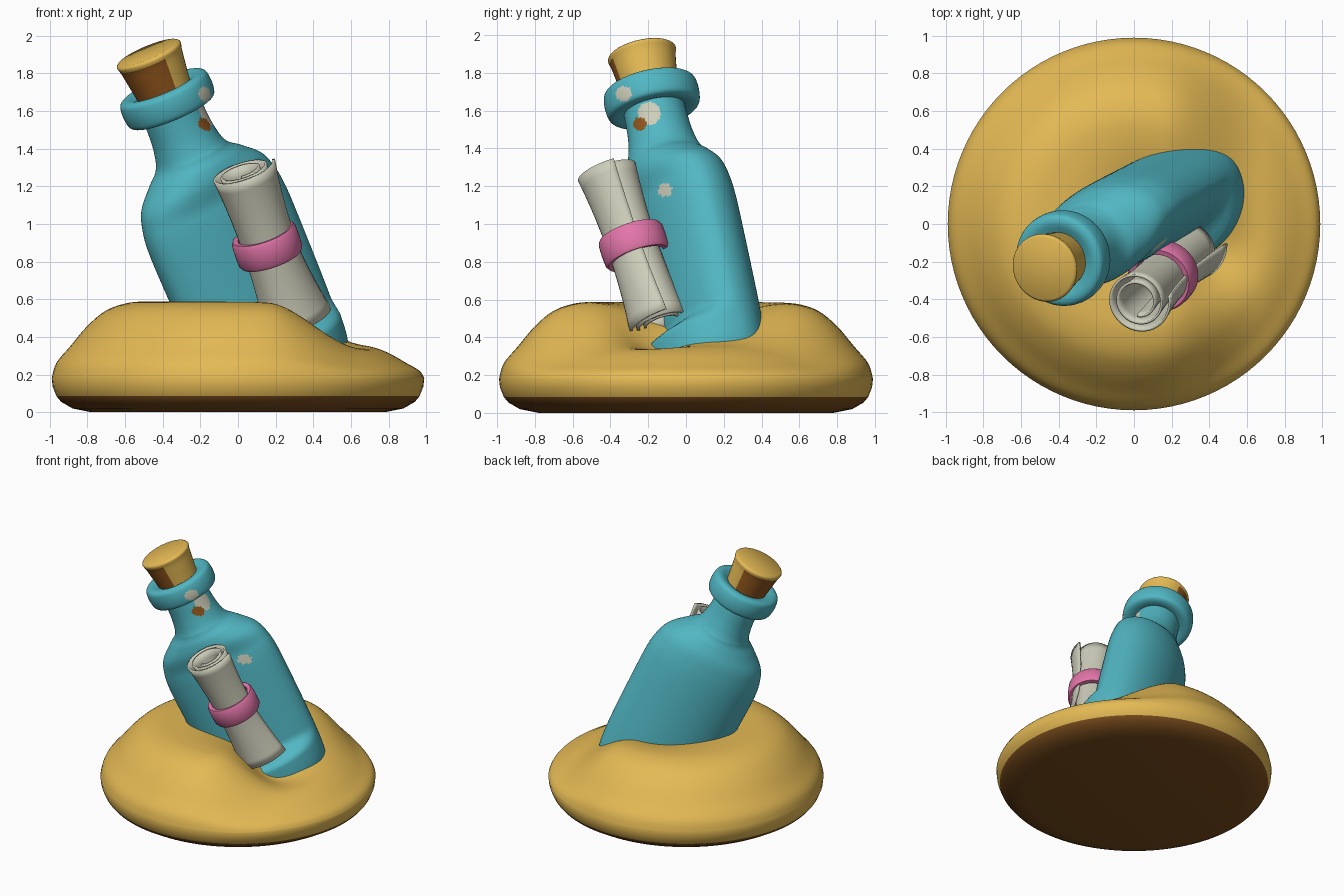
import bpy, bmesh, math
from mathutils import Matrix, Vector

if "Cube" in bpy.data.objects:
    bpy.data.objects.remove(bpy.data.objects["Cube"])


def material(name, rgb):
    m = bpy.data.materials.new(name)
    m.use_nodes = True
    m.diffuse_color = (*rgb, 1)
    bsdf = m.node_tree.nodes["Principled BSDF"]
    bsdf.inputs["Base Color"].default_value = (*rgb, 1)
    bsdf.inputs["Roughness"].default_value = 0.8
    return m


SAND = material("golden sand", (0.78, 0.49, 0.09))
UNDER = material("dark brown", (0.20, 0.075, 0.012))
GLASS = material("teal glass", (0.083, 0.475, 0.55))
PAPER = material("pale paper", (0.62, 0.62, 0.50))
BAND = material("pink ribbon", (0.77, 0.18, 0.40))
CORK = material("cork brown", (0.29, 0.095, 0.012))


def spline(points, steps):
    """Smooth curve through a few 2D profile points."""
    pts = [Vector(p) for p in points]
    pts = [pts[0]] + pts + [pts[-1]]
    out = []
    for a, b, c, d in zip(pts, pts[1:], pts[2:], pts[3:]):
        for i in range(steps):
            t = i / steps
            out.append(0.5 * (2 * b + (c - a) * t + (2 * a - 5 * b + 4 * c - d) * t ** 2
                              + (3 * b - a - 3 * c + d) * t ** 3))
    return out + [pts[-1]]


def smoothstep(lo, hi, v):
    s = min(max((v - lo) / (hi - lo), 0), 1)
    return s * s * (3 - 2 * s)


def loft(name, rings, mats, frame=Matrix(), closed=True, caps=True, rule=None, angle=50):
    """Skin a list of point rings; rule picks the material of a face."""
    bm = bmesh.new()
    rows = [[bm.verts.new(frame @ Vector(p)) for p in ring] for ring in rings]
    n = len(rows[0])
    for lo, hi in zip(rows, rows[1:]):
        for i in range(n if closed else n - 1):
            j = (i + 1) % n
            bm.faces.new((lo[i], lo[j], hi[j], hi[i]))
    if caps:
        bm.faces.new(rows[0][::-1])
        bm.faces.new(rows[-1])
    bmesh.ops.recalc_face_normals(bm, faces=bm.faces)
    if rule:
        for f in bm.faces:
            f.material_index = rule(f)
    mesh = bpy.data.meshes.new(name)
    bm.to_mesh(mesh)
    bm.free()
    for m in mats:
        mesh.materials.append(m)
    ob = bpy.data.objects.new(name, mesh)
    bpy.context.collection.objects.link(ob)
    bpy.ops.object.select_all(action='DESELECT')
    ob.select_set(True)
    bpy.context.view_layer.objects.active = ob
    bpy.ops.object.shade_smooth_by_angle(angle=math.radians(angle))
    return ob


def ellipse(a, b, z, n):
    return [(a * math.cos(2 * math.pi * i / n), b * math.sin(2 * math.pi * i / n), z) for i in range(n)]


def axis_frame(base, top, side):
    """Frame at base whose z runs to top and whose x leans towards side."""
    w = (top - base).normalized()
    x = (side - w * side.dot(w)).normalized()
    m = Matrix((x, w.cross(x), w)).transposed().to_4x4()
    m.translation = base
    return m


# Sand mound: low on the left side, dished round the bottle and its front ledge
def sand_height(x, y):
    dish = 0.11 * math.exp(-((x - 0.12) ** 2 + (y - 0.06) ** 2) / 0.085)
    dish += 0.13 * math.exp(-((x - 0.38) ** 2 + (y + 0.16) ** 2) / 0.045)
    return 0.59 - 0.21 * smoothstep(0.15, 0.67, x) - dish


rings = [ellipse(r, r, z, 96) for r, z in ((0.78, 0), (0.88, 0.02), (0.94, 0.055), (0.965, 0.085), (0.985, 0.135))]
slope = [(0.99, 0), (0.965, 0.2), (0.89, 0.42), (0.80, 0.68), (0.70, 0.88), (0.58, 0.98),
         (0.45, 1), (0.3, 1), (0.15, 1), (0.01, 1)]
for r, f in spline(slope, 4):
    rings.append([(x, y, 0.18 + (sand_height(x, y) - 0.18) * f) for x, y, _ in ellipse(r, r, 0, 96)])
loft("sand_mound", rings, [SAND, UNDER], rule=lambda f: int(f.calc_center_median().z < 0.085))

# Leaning flattened bottle
bottle = axis_frame(Vector((0.215, 0.135, 0.26)), Vector((-0.374, -0.18, 1.66)), Vector((0.6, 0.305, 0)))
# Worn patches on the left side: y, z, size, material
SPOTS = [(-0.245, 1.53, 0.035, 2), (-0.195, 1.585, 0.06, 1), (-0.33, 1.69, 0.042, 1), (-0.11, 1.18, 0.036, 1)]


def spotted(f):
    c = f.calc_center_median()
    if f.normal.x > 0:
        for y, z, size, index in SPOTS:
            if math.hypot(c.y - y, c.z - z) < size:
                return index
    return 0


outline = [(0.27, -0.11), (0.36, -0.09), (0.4, -0.02), (0.42, 0.2), (0.43, 0.6), (0.43, 0.85), (0.41, 0.98),
           (0.37, 1.07), (0.28, 1.155), (0.205, 1.22), (0.175, 1.32), (0.165, 1.45), (0.165, 1.58)]
rings = []
for r, t in spline(outline, 12):
    depth = r if r < 0.2 else 0.2 + (r - 0.2) * 0.34
    # The front is pressed flatter above a ledge at the foot
    front = 1.28 - 0.52 * smoothstep(0.1, 0.2, t) + 0.24 * smoothstep(0.95, 1.2, t)
    rings.append([(x, y * front if y < 0 else y, z) for x, y, z in ellipse(r, depth, t, 128)])
loft("bottle_body", rings, [GLASS, PAPER, CORK], bottle, rule=spotted)

# Rounded lip round the mouth
lip = [(0.14, 1.495), (0.2, 1.478), (0.24, 1.488), (0.253, 1.53), (0.253, 1.585), (0.24, 1.622), (0.2, 1.632), (0.14, 1.61)]
loft("bottle_lip", [ellipse(r, r, t, 96) for r, t in spline(lip, 5)],
     [GLASS, PAPER, CORK], bottle, rule=spotted)


# Tapered cork, darker on the underside of the lean
def cork_colour(f):
    c = bottle.inverted() @ f.calc_center_median()
    return int(c.z < 1.79 and c.x < 0.25 * c.y + 0.04 and c.xy.length > 0.05)


stopper = [(0.145, 1.56), (0.155, 1.64), (0.165, 1.71), (0.175, 1.78), (0.184, 1.815), (0.17, 1.83)]
loft("cork", [ellipse(r, r, t, 40) for r, t in spline(stopper, 3)], [SAND, CORK], bottle, rule=cork_colour, angle=40)

# Rolled paper: a spiral sheet flared at both ends with a loose outer edge
foot, head = Vector((0.295, -0.135, 0.475)), Vector((0.02, -0.41, 1.28))
roll = axis_frame(foot, head, Vector((1, 0, 0)))
length = (head - foot).length
TURNS, STEPS = 2.3, 90
rings = []
for k in range(17):
    t = k / 16
    flare = 0.95 + 0.8 * (t - 0.5) ** 2
    ring = []
    for i in range(STEPS + 1):
        s = i / STEPS
        a = math.radians(15) - 2 * math.pi * TURNS * (1 - s)
        loose = max(0, (s - 0.9) / 0.1) ** 2
        r = (0.072 + 0.08 * s) * flare + loose * (0.008 + 0.075 * max(0, 0.4 - t))
        ring.append((r * math.cos(a), r * math.sin(a), t * length))
    rings.append(ring)
sheet = loft("paper_scroll", rings, [PAPER], roll, closed=False, caps=False)
thick = sheet.modifiers.new("thickness", 'SOLIDIFY')
thick.thickness = 0.014
thick.offset = 0

# Ribbon round the scroll
ribbon = [(0.14, -0.07), (0.168, -0.075), (0.178, -0.057), (0.18, 0), (0.178, 0.057), (0.168, 0.075), (0.14, 0.07)]
ribbon.append(ribbon[0])
middle = length * 0.51
loft("scroll_ribbon", [ellipse(r, r, t + middle, 40) for r, t in ribbon], [BAND], roll, caps=False)
